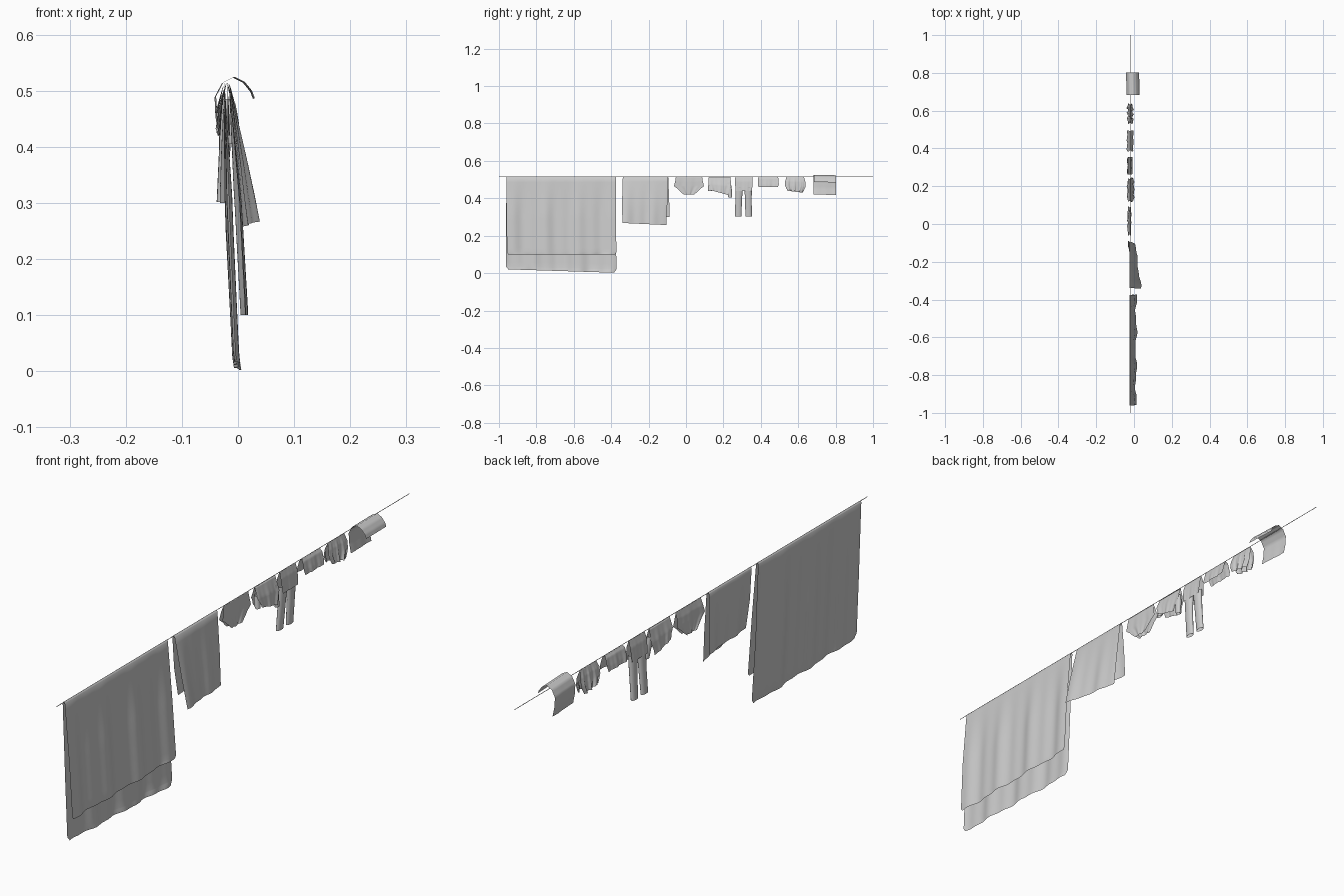
import bpy
import bmesh
import math
import random
from mathutils import Vector

random.seed(4)
LINE_X, LINE_Z = -0.02, 0.515

cube = bpy.data.objects.get("Cube")
if cube:
    bpy.data.objects.remove(cube, do_unlink=True)

# One plain cloth colour
grey = bpy.data.materials.new("plain grey")
grey.use_nodes = True
colour = (0.6, 0.6, 0.6, 1)
grey.diffuse_color = colour
grey.node_tree.nodes["Principled BSDF"].inputs["Base Color"].default_value = colour


def finish(name, bm):
    """Turn a bmesh into a smooth, coloured object."""
    mesh = bpy.data.meshes.new(name)
    for face in bm.faces:
        face.smooth = True
    bm.to_mesh(mesh)
    bm.free()
    mesh.materials.append(grey)
    obj = bpy.data.objects.new(name, mesh)
    bpy.context.collection.objects.link(obj)
    return obj


def bridge(bm, rings, closed=False):
    """Skin consecutive rows of vertices with quads."""
    for low, high in zip(rings, rings[1:]):
        count = len(low)
        for i in range(count if closed else count - 1):
            j = (i + 1) % count
            bm.faces.new((low[i], low[j], high[j], high[i]))


def drape(name, rows, folds=3, amp=0.004, cols=28, steps=6):
    """Cloth lofted through rows of (y0, y1, x0, x1, z0, z1) with hanging folds."""
    bm = bmesh.new()
    phase = random.uniform(0, math.tau)
    dense = []
    for a, b in zip(rows, rows[1:]):
        for k in range(steps):
            t = k / steps
            dense.append([p + (q - p) * t for p, q in zip(a, b)])
    dense.append(list(rows[-1]))
    top = max(range(len(dense)), key=lambda i: dense[i][4])
    rings = []
    for i, (y0, y1, x0, x1, z0, z1) in enumerate(dense):
        ring = []
        shift = phase + (1.3 if i > top else 0)
        for c in range(cols + 1):
            s = c / cols
            z = z0 + (z1 - z0) * s
            depth = min(1, max(0, (LINE_Z - z) / 0.2))
            wave = math.sin(folds * math.tau * s + shift)
            wave += 0.5 * math.sin(folds * 2.3 * math.tau * s - shift)
            x = x0 + (x1 - x0) * s + amp * depth * wave
            ring.append(bm.verts.new((x, y0 + (y1 - y0) * s, z)))
        rings.append(ring)
    bridge(bm, rings)
    return finish(name, bm)


def hang(name, y, outline, near, far, tilt=0, folds=2, amp=0.004):
    """Garment with matching front and back panels; outline is (half width, z)."""
    drop = LINE_Z - outline[-1][1]

    def panel(reach):
        rows = []
        for half, z in outline:
            d = (LINE_Z - z) / drop
            x = LINE_X + (reach - LINE_X) * math.sqrt(max(d, 0))
            rows.append((y - half, y + half, x, x, z + tilt * d, z - tilt * d))
        return rows

    front = panel(near)
    return drape(name, front[::-1] + panel(far)[1:], folds, amp)


def sleeve(name, rings, segments=14):
    """Flattened open tube through (centre, half depth, half width)."""
    bm = bmesh.new()
    loops = []
    for centre, rx, ry in rings:
        loops.append([bm.verts.new(Vector(centre) + Vector((
            rx * math.cos(math.tau * i / segments),
            ry * math.sin(math.tau * i / segments), 0)))
            for i in range(segments)])
    bridge(bm, loops, closed=True)
    return finish(name, bm)


# Washing line
sleeve("washing_line", [((0, 0, 0), 0.001, 0.001), ((0, 0, 2), 0.001, 0.001)], 8)
line = bpy.data.objects["washing_line"]
line.rotation_euler.x = math.pi / 2
line.location = (LINE_X, 1, LINE_Z)

# Bed sheet: short near side, long far side
drape("bed_sheet", [
    (-0.95, -0.38, 0.01, 0.012, 0.1, 0.1),
    (-0.957, -0.372, 0.01, 0.012, 0.11, 0.11),
    (-0.96, -0.375, 0, 0, 0.3, 0.3),
    (-0.96, -0.375, -0.016, -0.016, 0.512, 0.512),
    (-0.96, -0.375, LINE_X, LINE_X, 0.517, 0.517),
    (-0.96, -0.375, -0.024, -0.024, 0.512, 0.512),
    (-0.962, -0.375, -0.014, -0.016, 0.25, 0.25),
    (-0.962, -0.372, -0.005, -0.003, 0.035, 0.02),
    (-0.95, -0.385, -0.003, 0, 0.02, 0.002),
], folds=3, amp=0.0045, cols=64, steps=8)

# Towel: near side swings out at one corner
drape("towel", [
    (-0.34, -0.105, 0.037, 0.006, 0.268, 0.257),
    (-0.342, -0.1, 0.016, -0.002, 0.37, 0.37),
    (-0.338, -0.095, -0.015, -0.015, 0.512, 0.512),
    (-0.338, -0.095, LINE_X, LINE_X, 0.517, 0.517),
    (-0.338, -0.095, -0.024, -0.024, 0.512, 0.512),
    (-0.335, -0.09, -0.02, -0.028, 0.4, 0.4),
    (-0.325, -0.088, -0.012, -0.03, 0.3, 0.3),
], folds=1.5, amp=0.003, cols=40)

# Underpants
hang("underpants", 0.016, [
    (0.07, 0.516), (0.074, 0.49), (0.08, 0.465), (0.06, 0.45),
    (0.042, 0.432), (0.028, 0.42)], -0.016, -0.034)

# Small shirt with two drooping sleeves
hang("shirt_body", 0.18, [
    (0.058, 0.516), (0.061, 0.47), (0.05, 0.45), (0.045, 0.43)],
    0, -0.036, tilt=0.012)
for label, y, bottom in (("front", 0.132, 0.44), ("back", 0.228, 0.405)):
    lean = 0.008 if label == "back" else -0.004
    sleeve("shirt_sleeve_" + label, [
        ((-0.018, y, 0.485), 0.008, 0.012),
        ((-0.014, y + lean / 2, 0.45), 0.01, 0.013),
        ((-0.01, y + lean, bottom), 0.007, 0.01)])

# Trousers: hips folded on the line, two hanging legs
hang("trousers_hips", 0.309, [
    (0.045, 0.516), (0.047, 0.49), (0.045, 0.455), (0.043, 0.44)],
    -0.008, -0.034, amp=0.002)
for label, y, foot in (("front", 0.284, 0.279), ("back", 0.332, 0.335)):
    sleeve("trouser_leg_" + label, [
        ((-0.021, y, 0.46), 0.012, 0.021),
        ((-0.024, (y + foot) / 2, 0.39), 0.01, 0.018),
        ((-0.03, foot, 0.302), 0.008, 0.018)])

# Shorts, bulging slightly
hang("shorts", 0.44, [
    (0.05, 0.516), (0.055, 0.505), (0.056, 0.475), (0.052, 0.46)],
    -0.004, -0.037, amp=0.006)

# Pleated vest
hang("pleated_vest", 0.584, [
    (0.046, 0.516), (0.054, 0.49), (0.055, 0.465), (0.046, 0.445),
    (0.04, 0.435)], -0.006, -0.034, tilt=0.005, folds=3, amp=0.01)

# Stiff cloth arched over the line
arch = [(0.03, 0.487), (0.025, 0.5), (0.012, 0.516), (-0.006, 0.525),
        (-0.026, 0.515), (-0.039, 0.49), (-0.037, 0.455), (-0.03, 0.42)]
drape("arched_cloth", [
    (0.683 + 0.06 * max(0, x - 0.01), 0.803, x, x - 0.003, z, z - 0.002)
    for x, z in arch], folds=1, amp=0.002, steps=4)
